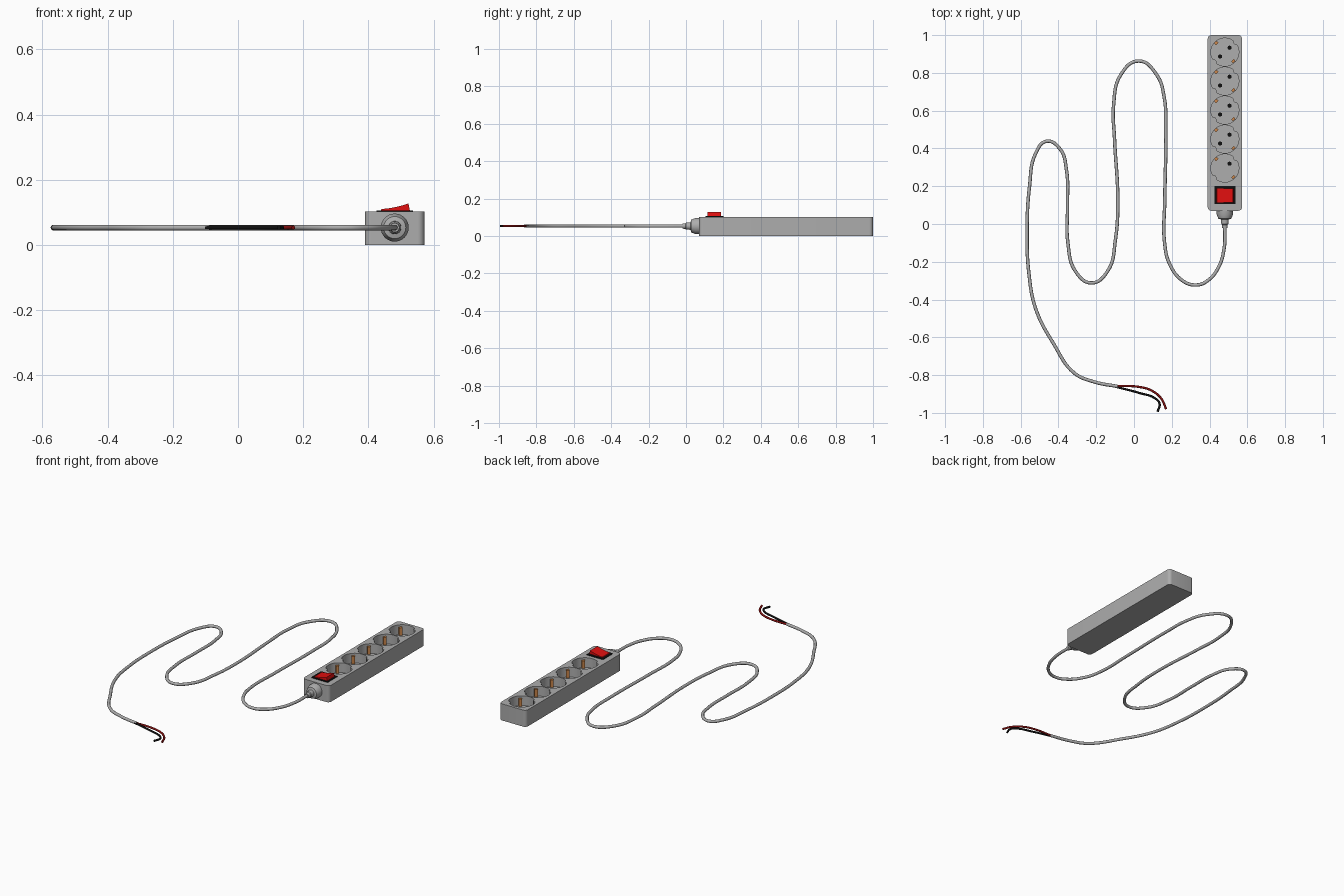
import bpy
import bmesh
from math import sin, cos, pi, radians

cube = bpy.data.objects.get("Cube")
if cube:
    bpy.data.objects.remove(cube, do_unlink=True)


def material(name, rgb):
    m = bpy.data.materials.new(name)
    m.use_nodes = True
    m.diffuse_color = (*rgb, 1)
    m.node_tree.nodes["Principled BSDF"].inputs["Base Color"].default_value = (*rgb, 1)
    return m


GREY = material("grey plastic", (0.42, 0.42, 0.42))
BLACK = material("black plastic", (0.005, 0.005, 0.005))
RED = material("switch red", (0.75, 0.005, 0.005))
WIRE_RED = material("wire red", (0.25, 0.005, 0.005))
COPPER = material("copper", (0.6, 0.24, 0.07))

CX, CABLE_Z, TOP = 0.481, 0.053, 0.102
FLOOR = TOP - 0.06
CUP_R = 0.074
PIN_ANGLE = radians(43)


def finish(bm, name, mat):
    bmesh.ops.recalc_face_normals(bm, faces=bm.faces)
    mesh = bpy.data.meshes.new(name)
    bm.to_mesh(mesh)
    bm.free()
    mesh.materials.append(mat)
    obj = bpy.data.objects.new(name, mesh)
    bpy.context.collection.objects.link(obj)
    return obj


def smooth(obj, angle=35):
    bpy.ops.object.select_all(action='DESELECT')
    obj.select_set(True)
    bpy.context.view_layer.objects.active = obj
    bpy.ops.object.shade_smooth_by_angle(angle=radians(angle))


def prism(name, outline, lo, hi, mat, along_y=False):
    """Extrude a closed outline from lo to hi along z, or along y."""
    bm = bmesh.new()
    place = (lambda a, b, h: (a, h, b)) if along_y else (lambda a, b, h: (a, b, h))
    rings = [[bm.verts.new(place(a, b, h)) for a, b in outline] for h in (lo, hi)]
    n = len(outline)
    for ring in rings:
        bm.faces.new(ring)
    for i in range(n):
        j = (i + 1) % n
        bm.faces.new((rings[0][i], rings[0][j], rings[1][j], rings[1][i]))
    return finish(bm, name, mat)


def rounded_rect(cx, cy, w, d, r, steps=6):
    pts = []
    for k, (sx, sy) in enumerate(((1, 1), (-1, 1), (-1, -1), (1, -1))):
        for i in range(steps + 1):
            a = (k + i / steps) * pi / 2
            pts.append((cx + sx * (w / 2 - r) + r * cos(a),
                        cy + sy * (d / 2 - r) + r * sin(a)))
    return pts


def circle(cx, cy, r, n=16):
    return [(cx + r * cos(2 * pi * i / n), cy + r * sin(2 * pi * i / n)) for i in range(n)]


def turned_box(cx, cy, angle, radius, depth, width):
    """Rectangle placed at a polar position, turned to face the centre."""
    u, v = (cos(angle), sin(angle)), (-sin(angle), cos(angle))
    corners = ((-1, -1), (1, -1), (1, 1), (-1, 1))
    return [(cx + u[0] * (radius + s * depth / 2) + v[0] * t * width / 2,
             cy + u[1] * (radius + s * depth / 2) + v[1] * t * width / 2)
            for s, t in corners]


def cup_outline(cy, n=72):
    """Circle with two guide ribs on the line of the pin holes."""
    pts = []
    for i in range(n):
        a = 2 * pi * i / n
        rib = abs(cos(a)) > cos(0.15)
        r = CUP_R - (0.009 if rib else 0)
        pts.append((CX + r * cos(a + PIN_ANGLE), cy + r * sin(a + PIN_ANGLE)))
    return pts


def tube(name, points, radius, mat):
    curve = bpy.data.curves.new(name, 'CURVE')
    curve.dimensions = '3D'
    curve.bevel_depth = radius
    curve.bevel_resolution = 3
    curve.resolution_u = 8
    curve.use_fill_caps = True
    spline = curve.splines.new('BEZIER')
    spline.bezier_points.add(len(points) - 1)
    for bp, p in zip(spline.bezier_points, points):
        bp.co = (p[0], p[1], p[2] if len(p) > 2 else CABLE_Z)
        bp.handle_left_type = bp.handle_right_type = 'AUTO'
    curve.materials.append(mat)
    obj = bpy.data.objects.new(name, curve)
    bpy.context.collection.objects.link(obj)


# Housing with recessed socket cups
housing = prism("housing", rounded_rect(CX, 0.535, 0.182, 0.93, 0.02), 0, TOP, GREY)
centres = [0.91 - 0.1535 * i for i in range(5)]
for cy in centres:
    cutter = prism("cup_cutter", cup_outline(cy), FLOOR, TOP + 0.05, GREY)
    cutter.hide_render = True
    mod = housing.modifiers.new("cup", 'BOOLEAN')
    mod.operation = 'DIFFERENCE'
    mod.solver = 'EXACT'
    mod.object = cutter
    bpy.context.view_layer.objects.active = housing
    bpy.ops.object.modifier_apply(modifier=mod.name)
    bpy.data.objects.remove(cutter, do_unlink=True)
smooth(housing)

# Pin holes and earth clips in every cup; one hole is plugged
for i, cy in enumerate(centres):
    for side in (0, pi):
        a = PIN_ANGLE + side
        plugged = i == len(centres) - 1 and side
        prism("pin_hole", circle(CX + 0.034 * cos(a), cy + 0.034 * sin(a), 0.011),
              FLOOR - 0.001, FLOOR + 0.002, GREY if plugged else BLACK)
        prism("earth_clip", turned_box(CX, cy, a + pi / 2, 0.066, 0.014, 0.018),
              FLOOR - 0.001, TOP - 0.012, COPPER)

# Rocker switch with a concave sloping top
prism("switch_frame", rounded_rect(CX, 0.153, 0.112, 0.096, 0.003), TOP - 0.004, TOP + 0.004, BLACK)
rocker = [(0.528, TOP), (0.523, 0.127)]
for i in range(1, 9):
    t = i / 8
    rocker.append((0.523 - 0.083 * t, 0.127 - 0.017 * t - 0.012 * t * (1 - t)))
rocker.append((0.436, TOP))
smooth(prism("switch_rocker", rocker, 0.115, 0.187, RED, along_y=True), 25)

# Stepped cable gland turned around the cable axis
gland_profile = [(0, 0.08), (0.043, 0.08), (0.043, 0.05), (0.034, 0.028), (0.02, 0.024),
                 (0.019, 0), (0.015, -0.004), (0.014, -0.02), (0, -0.02)]
bm = bmesh.new()
verts = [bm.verts.new((CX + r, y, CABLE_Z)) for r, y in gland_profile]
edges = [bm.edges.new(pair) for pair in zip(verts, verts[1:])]
bmesh.ops.spin(bm, geom=verts + edges, cent=(CX, 0, CABLE_Z), axis=(0, 1, 0),
               angle=2 * pi, steps=32)
bmesh.ops.remove_doubles(bm, verts=bm.verts, dist=0.0001)
smooth(finish(bm, "cable_gland", GREY), 30)

# Winding cable and its two bare wires
tube("cable", [
    (0.481, 0), (0.477, -0.13), (0.447, -0.23), (0.39, -0.3), (0.33, -0.323),
    (0.257, -0.3), (0.188, -0.21), (0.162, -0.1), (0.163, 0.13), (0.168, 0.5),
    (0.16, 0.67), (0.12, 0.79), (0.025, 0.863), (-0.07, 0.79), (-0.108, 0.63),
    (-0.103, 0.45), (-0.086, 0.13), (-0.098, -0.08), (-0.14, -0.25), (-0.225, -0.312),
    (-0.31, -0.25), (-0.35, -0.1), (-0.352, 0.1), (-0.358, 0.29), (-0.39, 0.395),
    (-0.463, 0.438), (-0.52, 0.375), (-0.553, 0.2), (-0.566, -0.05), (-0.556, -0.265),
    (-0.52, -0.45), (-0.425, -0.635), (-0.315, -0.79), (-0.21, -0.836), (-0.087, -0.86),
], 0.009, GREY)
tube("red_wire", [(-0.1, -0.857), (0.03, -0.863), (0.095, -0.883), (0.145, -0.925),
                  (0.17, -0.98)], 0.006, WIRE_RED)
tube("black_wire", [(-0.1, -0.861), (0.03, -0.895), (0.11, -0.922), (0.135, -0.95),
                    (0.125, -0.994)], 0.006, BLACK)
